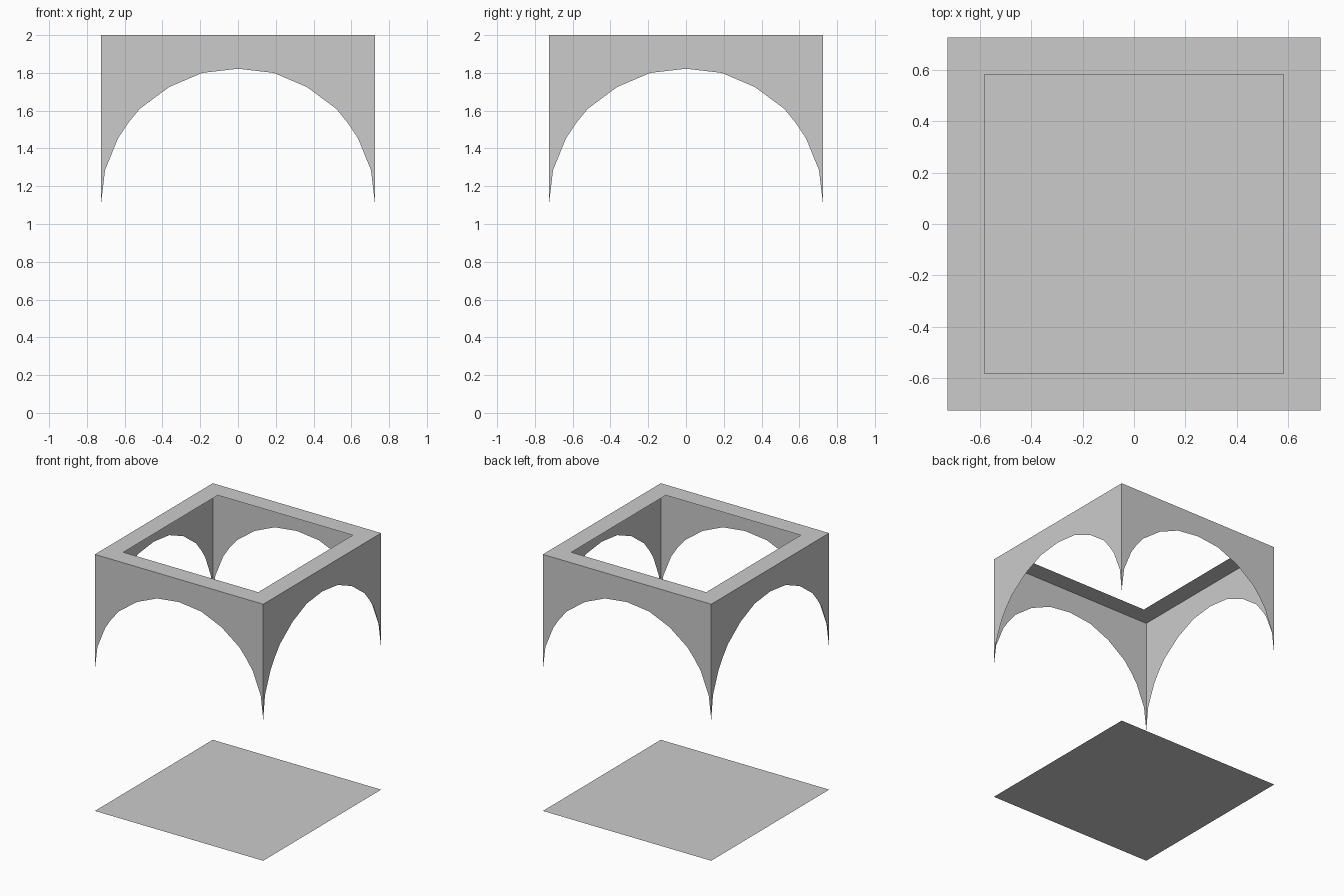
import bpy
from math import pi
from mathutils import Matrix

if "Cube" in bpy.data.objects:
    bpy.data.objects.remove(bpy.data.objects["Cube"])

HALF, INNER, TOP = 0.726, 0.582, 2.0


def add_mesh(name, verts, faces):
    mesh = bpy.data.meshes.new(name)
    mesh.from_pydata(verts, [], faces)
    mesh.update()
    obj = bpy.data.objects.new(name, mesh)
    bpy.context.collection.objects.link(obj)
    return obj


def square(half, z):
    return [(-half, -half, z), (half, -half, z), (half, half, z), (-half, half, z)]


# Arch outline, mirrored about the centre
right = [(0.19, 1.80), (0.365, 1.725), (0.52, 1.61), (0.585, 1.53),
         (0.635, 1.455), (0.704, 1.285), (HALF, 1.10)]
arch = [(-x, z) for x, z in reversed(right)] + [(0, 1.822)] + right
n = len(arch)

# Four thin arched walls, meeting in pointed legs at the corners
wall_verts = [(x, -HALF, z) for x, z in arch] + [(x, -HALF, TOP) for x, z in arch]
wall_faces = [(i, i + 1, n + i + 1, n + i) for i in range(n - 1)]
for side, k in (("front", 0), ("right", 1), ("back", 2), ("left", 3)):
    wall = add_mesh(side + "_arch_wall", wall_verts, wall_faces)
    wall.data.transform(Matrix.Rotation(k * pi / 2, 4, 'Z'))

# Flat rim around the square top opening
add_mesh("top_rim", square(HALF, TOP) + square(INNER, TOP),
         [(i, (i + 1) % 4, 4 + (i + 1) % 4, 4 + i) for i in range(4)])

# Floor panel
add_mesh("floor_panel", square(HALF, 0), [(0, 1, 2, 3)])
